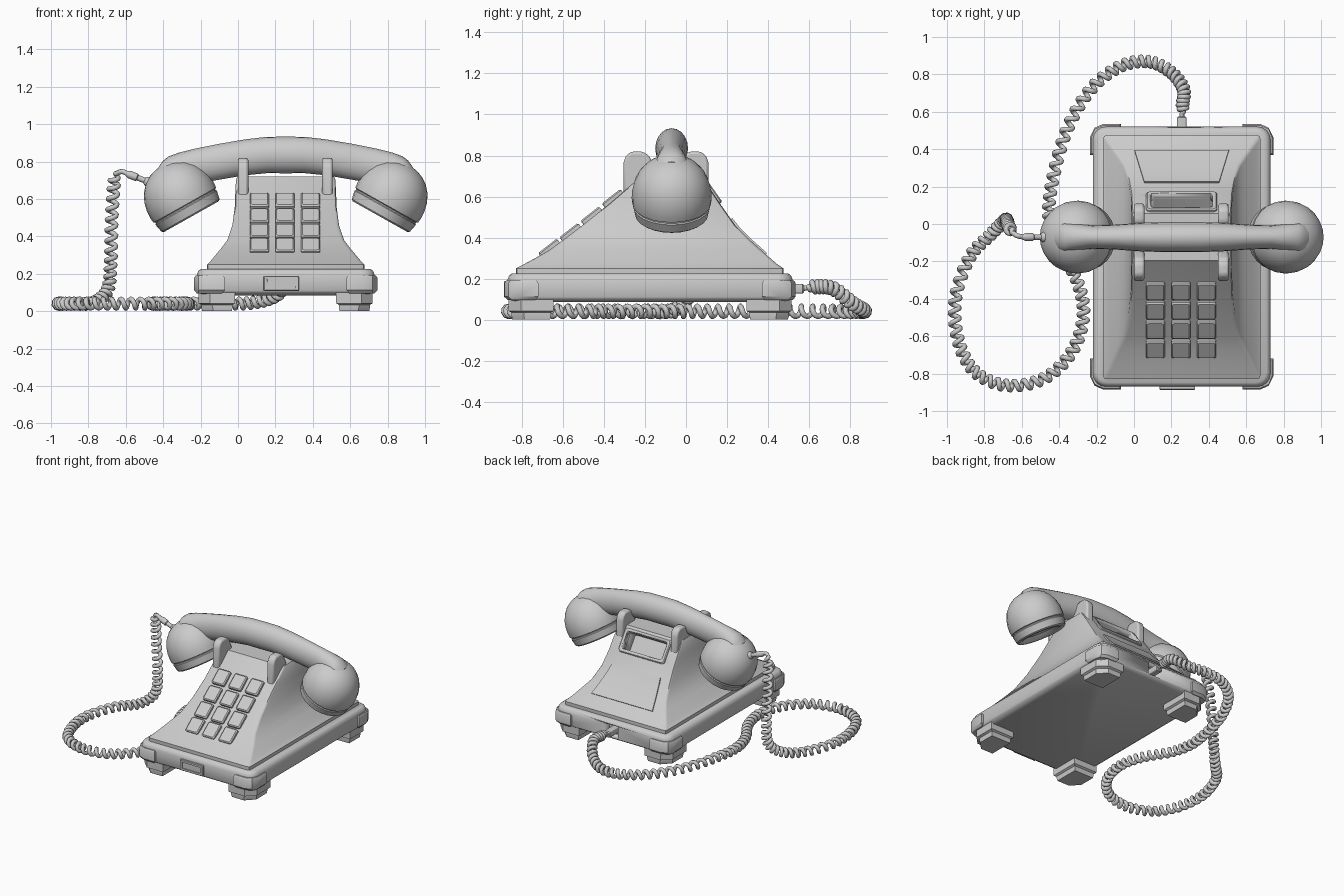
import bpy, bmesh, math
from mathutils import Vector

if "Cube" in bpy.data.objects:
    bpy.data.objects.remove(bpy.data.objects["Cube"])

CX = 0.255          # centre line of the telephone
HY = -0.07          # centre line of the handset


def finish(ob, angle=35):
    bpy.ops.object.select_all(action='DESELECT')
    ob.select_set(True)
    bpy.context.view_layer.objects.active = ob
    bpy.ops.object.shade_smooth_by_angle(angle=math.radians(angle))
    return ob


def loft(name, rings, loc=(0, 0, 0), rot=(0, 0, 0)):
    """Skin closed rings of equal length and cap both ends."""
    bm = bmesh.new()
    rows = [[bm.verts.new(p) for p in r] for r in rings]
    n = len(rows[0])
    for a, b in zip(rows, rows[1:]):
        for i in range(n):
            bm.faces.new((a[i], a[(i + 1) % n], b[(i + 1) % n], b[i]))
    bm.faces.new(rows[0])
    bm.faces.new(rows[-1])
    bmesh.ops.recalc_face_normals(bm, faces=bm.faces)
    me = bpy.data.meshes.new(name)
    bm.to_mesh(me)
    bm.free()
    ob = bpy.data.objects.new(name, me)
    bpy.context.collection.objects.link(ob)
    ob.location, ob.rotation_euler = loc, rot
    return finish(ob)


def rrect(x0, x1, y0, y1, z, r, n=3):
    pts = []
    for k, (cx, cy) in enumerate([(x1 - r, y1 - r), (x0 + r, y1 - r), (x0 + r, y0 + r), (x1 - r, y0 + r)]):
        for i in range(n + 1):
            a = math.pi / 2 * (k + i / n)
            pts.append((cx + r * math.cos(a), cy + r * math.sin(a), z))
    return pts


def block(name, sx, sy, h, r, edge, loc, rot=(0, 0, 0), low=0):
    """Rounded block with a bevelled top, seen along local z."""
    return loft(name, [rrect(-sx / 2 + e, sx / 2 - e, -sy / 2 + e, sy / 2 - e, z, r)
                       for e, z in [(0, low), (0, h - edge), (edge, h)]], loc, rot)


def lathe(name, prof, loc, rot, n=24):
    return loft(name, [[(r * math.cos(2 * math.pi * i / n), r * math.sin(2 * math.pi * i / n), z)
                        for i in range(n)] for r, z in prof], loc, rot)


def cut(ob, cutter):
    m = ob.modifiers.new("cut", 'BOOLEAN')
    m.operation, m.object, m.solver = 'DIFFERENCE', cutter, 'EXACT'
    cutter.hide_render = True
    cutter.display_type = 'WIRE'


def bevel(ob, w):
    m = ob.modifiers.new("bevel", 'BEVEL')
    m.width, m.segments, m.limit_method = w, 2, 'ANGLE'


# base tray
base = loft("base", [rrect(-.22 + e, .73 - e, -.87 + e, .52 - e, z, .07 - e * .5, 4)
                     for e, z in [(.03, .085), (.005, .10), (0, .11), (0, .195), (.008, .215), (.022, .225)]])
socket = block("socket_cutter", .11, .16, .09, .005, .001, (CX, .54, .11))
cut(base, socket)

# flared upper body: z, half width, front y, back y
LEVELS = [(.215, .42, -.83, .475), (.25, .42, -.83, .475), (.27, .40, -.79, .445), (.30, .375, -.735, .41),
          (.34, .342, -.665, .365), (.38, .312, -.61, .32), (.46, .285, -.505, .24), (.56, .272, -.38, .17),
          (.62, .27, -.31, .13), (.70, .266, -.215, .073), (.72, .258, -.195, .055)]
body = loft("body", [rrect(CX - w, CX + w, f, b, z, .018, 2) for z, w, f, b in LEVELS])


def surface_z(y, col):
    for a, b in zip(LEVELS[1:], LEVELS[2:]):
        if min(a[col], b[col]) <= y <= max(a[col], b[col]):
            return a[0] + (b[0] - a[0]) * (y - a[col]) / (b[col] - a[col])
    return .25


# carrying pocket in the back slope, with a raised rim
tilt = (math.radians(-55), 0, 0)
spot = (CX, .115, .637)
rim = block("pocket_rim", .38, .175, .015, .02, .006, spot, tilt, -.03)
pocket = block("pocket_cutter", .33, .125, .06, .015, .001, spot, tilt, -.10)
cut(body, pocket)
cut(rim, pocket)

# curved trapezoid cover on the back slope
rows = []
for i in range(6):
    t = i / 5
    y, w = .22 + .17 * t, .20 + .052 * t
    z = surface_z(y, 3)
    rows.append([(CX + s * w, y + d, z + d) for s, d in [(-1, -.012), (1, -.012), (1, .006), (-1, .006)]])
loft("back_cover", rows)

# push buttons, three columns by four rows
for r in range(4):
    y = -.352 - .1035 * r
    for c in (-1, 0, 1):
        block("button", .102, .115, .022, .01, .007, (CX - .004 + c * .137, y, surface_z(y, 2)),
              (math.radians(38), 0, 0), -.02)

# front label holder
label = block("label_holder", .19, .08, .022, .004, .004, (.232, -.865, .148), (math.pi / 2, 0, 0))
slot = block("label_cutter", .15, .045, .04, .003, .001, (.232, -.879, .148), (math.pi / 2, 0, 0))
cut(label, slot)

# corner bumpers and stepped feet
bx, by, BY = .49, .71, -.175
for sx in (-1, 1):
    for sy in (-1, 1):
        def corner(pts, z):
            return [(CX + sx * x, BY + sy * y, z) for x, y in pts]

        def wrap(e):
            return [(bx - .165 + e, by - .03), (bx - .165 + e, by - e), (bx - .07, by - e), (bx - .025, by - .02 - e),
                    (bx - e, by - .07), (bx - e, by - .165 + e), (bx - .03, by - .165 + e), (bx - .05, by - .05)]

        ob = loft("corner_bumper", [corner(wrap(.015), .095), corner(wrap(0), .112),
                                    corner(wrap(0), .178), corner(wrap(.008), .19)])

        def foot(e):
            x1, y1, x0, y0 = .465 - e, .69 - e, .27 + e, .47 + e
            return [(x0, y0), (x1, y0), (x1, y1 - .06), (x1 - .06, y1), (x0, y1)]

        loft("foot", [corner(foot(.018), 0), corner(foot(.014), .022), corner(foot(.014), .034),
                      corner(foot(0), .042), corner(foot(0), .105)])

# cradle prongs
PRONG = [(-.305, .60), (-.305, .765), (-.295, .795), (-.27, .818), (-.215, .82), (-.18, .80),
         (-.155, .75), (-.14, .71), (-.14, .60)]
for x in (.027, .478):
    for m in (1, -1):
        pts = PRONG if m == 1 else [(-.195 - y, z) for y, z in PRONG]
        p = loft("cradle_prong", [[(x + d, y, z) for y, z in pts] for d in (-.028, .028)])
        bevel(p, .012)

# handset handle: offset from middle, centre z, half height, half width
HALF = [(0, .835, .098, .080), (.10, .835, .097, .080), (.22, .822, .096, .076), (.36, .798, .096, .066),
        (.48, .775, .095, .062), (.57, .755, .093, .075), (.625, .745, .083, .082), (.655, .735, .07, .075),
        (.68, .725, .045, .05)]
sections = [(-d, z, h, w) for d, z, h, w in HALF[:0:-1]] + HALF
N = 20
loft("handset_handle", [[(CX + d, HY + w * math.cos(2 * math.pi * i / N), z + h * math.sin(2 * math.pi * i / N))
                         for i in range(N)] for d, z, h, w in sections])

# earpiece and mouthpiece cups
CUP = [(.005, .035), (.11, .03), (.135, .004), (.145, 0), (.168, 0), (.178, .008), (.188, .055), (.183, .06),
       (.183, .066), (.192, .071), (.195, .10), (.193, .14), (.183, .185), (.162, .23), (.128, .27),
       (.085, .298), (.04, .312), (.004, .315)]
for name, s in (("mouthpiece", -1), ("earpiece", 1)):
    lathe(name, CUP, (CX + s * .505, HY, .505), (0, s * math.radians(29.3), 0))

# strain relief and rear plug
lathe("strain_relief", [(.028, 0), (.028, .06), (.022, .075), (.015, .08), (.015, .12), (.021, .125),
                        (.021, .165), (.012, .19)], (-.425, HY, .67), (0, -1.2, 0), 12)
block("cord_plug", .05, .045, .12, .008, .006, (CX, .455, .15), (-math.pi / 2, 0, 0))

# coiled cord: smooth path, resampled evenly, then wound into a helix
PATH = [Vector(p) for p in [
    (-.59, HY, .735), (-.63, -.06, .745), (-.66, -.03, .70), (-.675, 0, .5), (-.68, .02, .28), (-.695, .015, .12),
    (-.77, -.06, .047), (-.88, -.18, .04), (-.955, -.40, .04), (-.94, -.62, .04), (-.85, -.79, .04),
    (-.68, -.863, .04), (-.48, -.825, .04), (-.33, -.68, .04), (-.27, -.48, .04), (-.31, -.29, .04),
    (-.41, -.12, .04), (-.455, .05, .04), (-.43, .26, .04), (-.36, .50, .04), (-.24, .71, .04),
    (-.08, .84, .04), (.08, .868, .045), (.20, .81, .08), (.265, .72, .15), (.26, .64, .16), (CX, .56, .15)]]
dense = []
for i in range(len(PATH) - 1):
    a, b, c, d = [PATH[min(max(i + k, 0), len(PATH) - 1)] for k in (-1, 0, 1, 2)]
    for j in range(40):
        t = j / 40
        dense.append(.5 * (2 * b + (c - a) * t + (2 * a - 5 * b + 4 * c - d) * t ** 2 + (3 * b - a - 3 * c + d) * t ** 3))
dense.append(PATH[-1])
STEP, PITCH = .0043, .043
even, carry = [dense[0]], 0
for p, q in zip(dense, dense[1:]):
    carry += (q - p).length
    if carry >= STEP:
        even.append(q)
        carry -= STEP
even.append(dense[-1])
total = len(even)
side, wire = Vector((0, 1, 0)), []
for i, p in enumerate(even):
    t = (even[min(i + 1, total - 1)] - even[max(i - 1, 0)]).normalized()
    side = (side - t * side.dot(t)).normalized()
    up = t.cross(side)
    amp = .025 * min(1, max(0, (i * STEP - .06) / .05)) * min(1, max(0, ((total - i) * STEP - .09) / .05))
    a = 2 * math.pi * i * STEP / PITCH
    wire.append(p + (side * math.cos(a) + up * math.sin(a)) * amp)
cu = bpy.data.curves.new("coiled_cord", 'CURVE')
cu.dimensions, cu.bevel_depth, cu.bevel_resolution, cu.use_fill_caps = '3D', .0135, 2, True
sp = cu.splines.new('POLY')
sp.points.add(len(wire) - 1)
for pt, w in zip(sp.points, wire):
    pt.co = (*w, 1)
cord = bpy.data.objects.new("coiled_cord", cu)
bpy.context.collection.objects.link(cord)
bpy.ops.object.select_all(action='DESELECT')
cord.select_set(True)
bpy.context.view_layer.objects.active = cord
bpy.ops.object.convert(target='MESH')
finish(bpy.context.view_layer.objects.active, 50)
